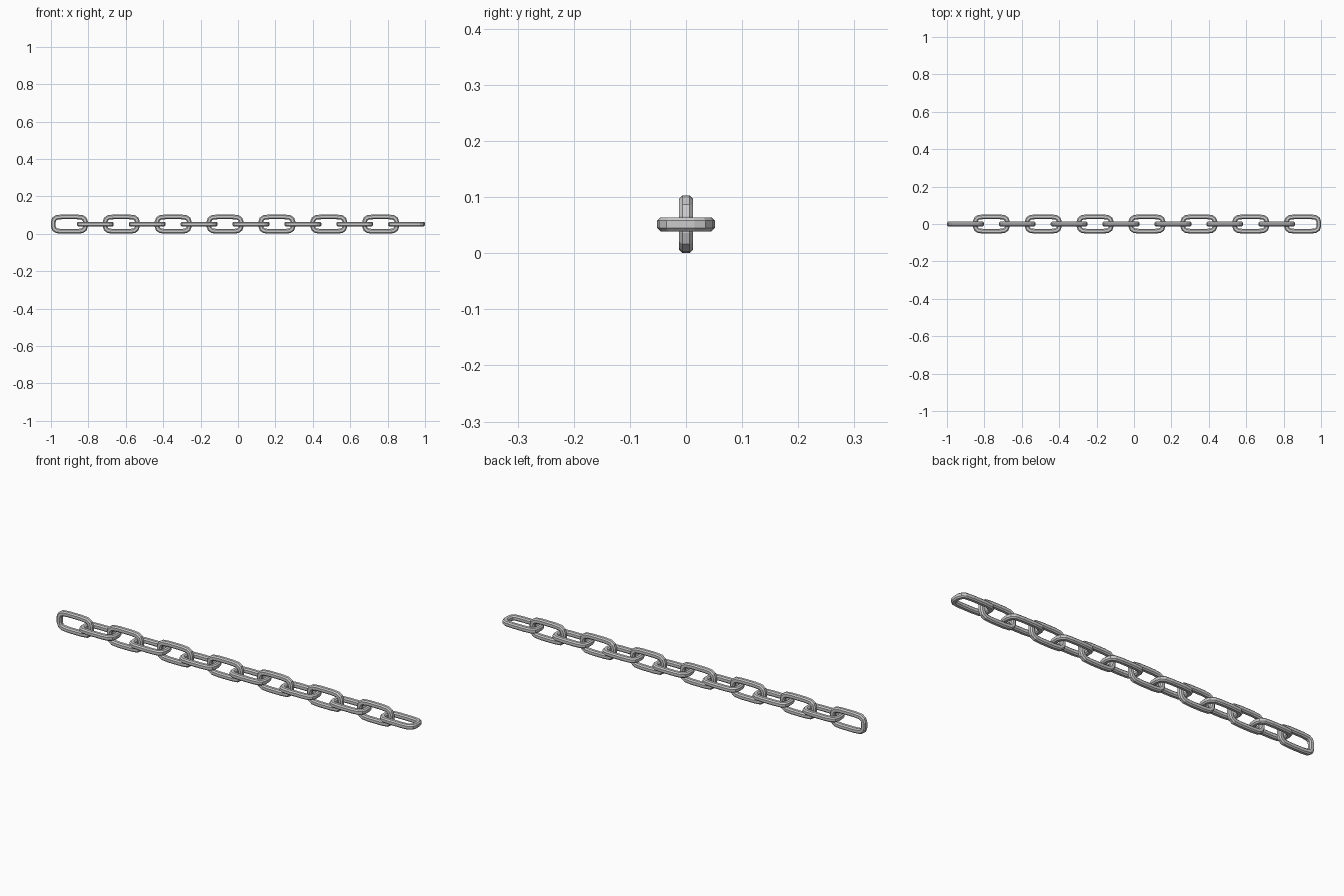
import bpy, bmesh
from mathutils import Vector

if "Cube" in bpy.data.objects:
    bpy.data.objects.remove(bpy.data.objects["Cube"])

LENGTH, COUNT, MID = 0.197, 14, 0.0515
PITCH = (2 - LENGTH) / (COUNT - 1)
R = 0.0125
C = 0.0065

# Centre line of one link (quarter, then mirrored) and bevelled-square bar section
quarter = [(0.086, 0.013), (0.081, 0.027), (0.068, 0.036), (0.035, 0.039)]
path = quarter + [(-x, y) for x, y in reversed(quarter)]
path += [(-x, -y) for x, y in path]
section = [(R, -C), (R, C), (C, R), (-C, R), (-R, C), (-R, -C), (-C, -R), (C, -R)]


def link_mesh():
    bm = bmesh.new()
    pts = [Vector((x, y, 0)) for x, y in path]
    n = len(pts)
    rings = []
    for i, p in enumerate(pts):
        d0 = (p - pts[i - 1]).normalized()
        d1 = (pts[(i + 1) % n] - p).normalized()
        t = (d0 + d1).normalized()
        side = Vector((t.y, -t.x, 0)) / max(t.dot(d1), 0.5)
        rings.append([bm.verts.new(p + side * u + Vector((0, 0, v))) for u, v in section])
    m = len(section)
    for i in range(n):
        a, b = rings[i], rings[(i + 1) % n]
        for j in range(m):
            k = (j + 1) % m
            bm.faces.new((a[j], b[j], b[k], a[k]))
    bmesh.ops.recalc_face_normals(bm, faces=bm.faces)
    me = bpy.data.meshes.new("link")
    bm.to_mesh(me)
    bm.free()
    return me


# Alternate upright and flat links along x
mesh = link_mesh()
for i in range(COUNT):
    upright = i % 2 == 0
    ob = bpy.data.objects.new("upright_link" if upright else "flat_link", mesh)
    ob.location = (-1 + LENGTH / 2 + i * PITCH, 0, MID)
    ob.rotation_euler = (1.5707963 if upright else 0, 0, 0)
    bpy.context.collection.objects.link(ob)
